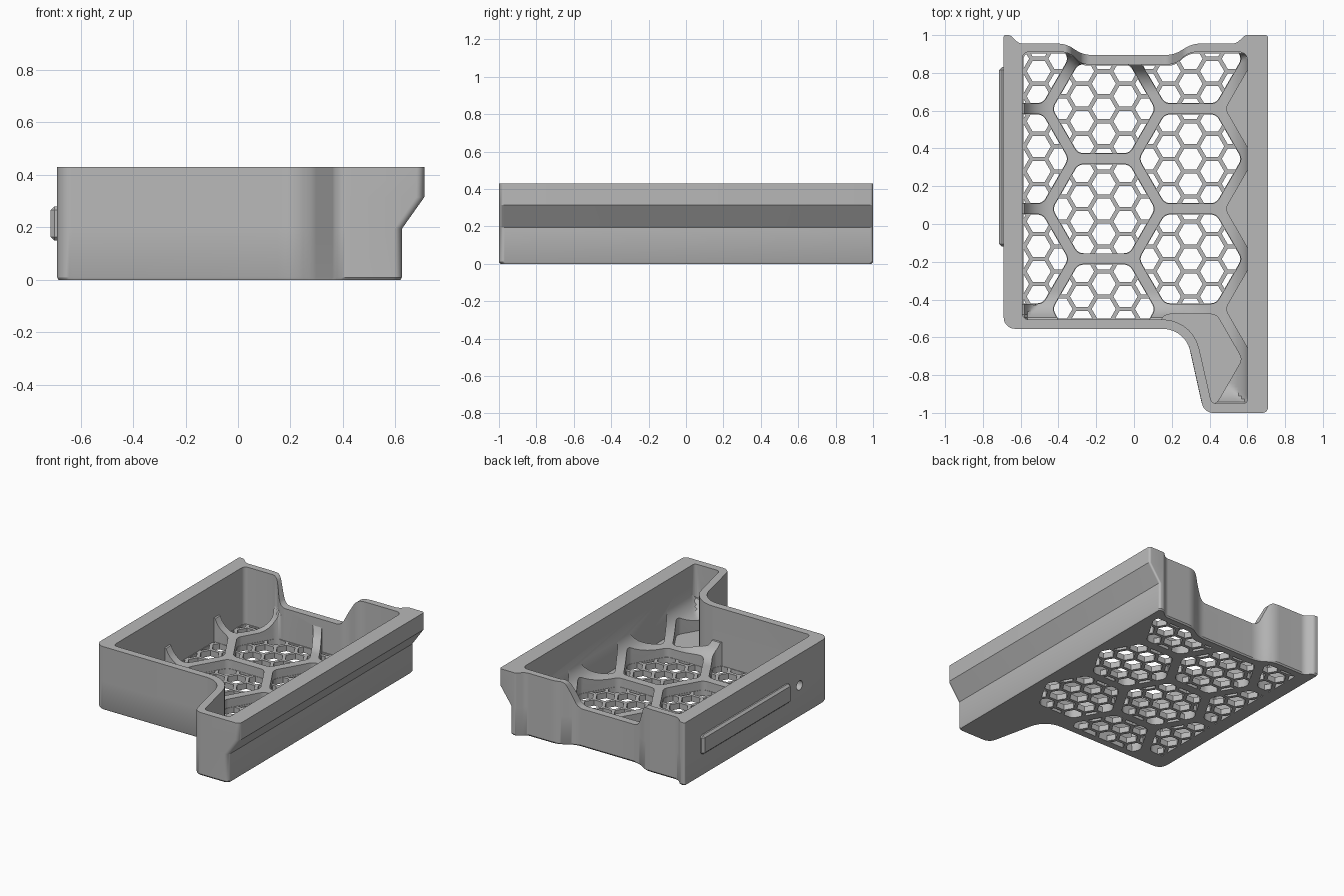
import bpy, bmesh, math
from mathutils import Vector, Matrix

if "Cube" in bpy.data.objects:
    bpy.data.objects.remove(bpy.data.objects["Cube"])

HEIGHT, FLOOR, FILLET, GRILLE = 0.43, 0.1, 0.15, 0.04
PITCH, CELL = 0.53, 0.1325

grey = bpy.data.materials.new("plain grey")
grey.use_nodes = True
grey.diffuse_color = (0.48, 0.48, 0.48, 1)
grey.node_tree.nodes["Principled BSDF"].inputs["Base Color"].default_value = (0.48, 0.48, 0.48, 1)


def rounded(corners, n=7):
    """Closed outline from (x, y, radius) corners."""
    out = []
    for i, (x, y, r) in enumerate(corners):
        p = Vector((x, y))
        u = (Vector(corners[i - 1][:2]) - p).normalized()
        v = (Vector(corners[(i + 1) % len(corners)][:2]) - p).normalized()
        phi = math.pi - u.angle(v)
        if r == 0 or phi < 0.01:
            out.append(p)
            continue
        t = r * math.tan(phi / 2)
        c = p + (u + v).normalized() * math.hypot(r, t)
        a, b = p + u * t - c, p + v * t - c
        for k in range(n + 1):
            s = k / n
            out.append(c + (a * math.sin((1 - s) * phi) + b * math.sin(s * phi)) / math.sin(phi))
    return out


def finish(name, bm):
    bmesh.ops.recalc_face_normals(bm, faces=bm.faces)
    mesh = bpy.data.meshes.new(name)
    bm.to_mesh(mesh)
    bm.free()
    mesh.materials.append(grey)
    obj = bpy.data.objects.new(name, mesh)
    bpy.context.collection.objects.link(obj)
    return obj


def add_loft(bm, rings):
    """Skin a stack of (outline, z) rings and cap both ends."""
    loops = [[bm.verts.new((p[0], p[1], z)) for p in outline] for outline, z in rings]
    for low, high in zip(loops, loops[1:]):
        for i in range(len(low)):
            bm.faces.new((low[i - 1], low[i], high[i], high[i - 1]))
    bm.faces.new(loops[0][::-1])
    bm.faces.new(loops[-1])


def prisms(name, outlines, z0, z1):
    bm = bmesh.new()
    for o in outlines:
        add_loft(bm, [(o, z0), (o, z1)])
    return finish(name, bm)


def boolean(target, cutter, operation):
    mod = target.modifiers.new("cut", 'BOOLEAN')
    mod.operation, mod.solver, mod.object = operation, 'EXACT', cutter
    bpy.context.view_layer.objects.active = target
    bpy.ops.object.modifier_apply(modifier=mod.name)
    bpy.data.objects.remove(cutter)


def hexagon(x, y, flats, r=0.0):
    R = flats / math.sqrt(3)
    return rounded([(x + R * math.cos(k * math.pi / 3), y + R * math.sin(k * math.pi / 3), r)
                    for k in range(6)], 5)


def outer(right):
    return rounded([
        (-0.69, -0.555, 0.06), (0.272, -0.555, 0.15), (0.371, -1, 0.06), (right, -1, 0.03),
        (right, 1, 0.015), (0.59, 1, 0.02), (0.54, 0.955, 0.06), (0.31, 0.955, 0.15),
        (0.21, 0.895, 0.15), (-0.27, 0.895, 0.15), (-0.36, 0.955, 0.15),
        (-0.61, 0.955, 0.06), (-0.655, 1, 0.03), (-0.69, 1, 0.01)])


inner = rounded([
    (-0.59, -0.505, 0.03), (0.31, -0.505, 0.2), (0.411, -0.95, 0.03), (0.6, -0.95, 0.02),
    (0.6, 0.91, 0.04), (0.29, 0.91, 0.1), (0.22, 0.845, 0.1), (-0.28, 0.845, 0.08),
    (-0.34, 0.91, 0.1), (-0.59, 0.91, 0.03)])

# Outer body, flaring to an overhanging rim on its left side
narrow, wide = outer(0.625), outer(0.71)
bm = bmesh.new()
add_loft(bm, [([p * 0.992 for p in narrow], 0), (narrow, 0.01), (narrow, 0.195),
              (wide, 0.315), (wide, HEIGHT)])
tray = finish("tray", bm)


# Cavity whose floor sweeps up into the walls
def wall_distance(p):
    best = 9.0
    for i in range(len(inner)):
        a, b = inner[i - 1], inner[i]
        e, w = b - a, p - a
        t = min(1.0, max(0.0, w.dot(e) / e.length_squared))
        best = min(best, (w - e * t).length_squared)
    return math.sqrt(best)


def floor_height(x, y):
    d = FILLET - min(FILLET, wall_distance(Vector((x, y))))
    return FLOOR + FILLET - math.sqrt(max(0.0, FILLET ** 2 - d ** 2))


nx, ny = 76, 120
bm = bmesh.new()
grid = []
for i in range(nx + 1):
    x = -0.613 + 1.231 * i / nx
    row = []
    for j in range(ny + 1):
        y = -0.973 + 1.907 * j / ny
        row.append(bm.verts.new((x, y, floor_height(x, y))))
    grid.append(row)
for i in range(nx):
    for j in range(ny):
        bm.faces.new((grid[i][j], grid[i + 1][j], grid[i + 1][j + 1], grid[i][j + 1]))
lifted = bmesh.ops.extrude_face_region(bm, geom=list(bm.faces))
for g in lifted["geom"]:
    if isinstance(g, bmesh.types.BMVert):
        g.co.z = 1
cavity = finish("cavity", bm)

# Large hexagonal pockets leave ribs standing between them
step = PITCH * math.sqrt(3) / 2
centres = []
for col in range(-1, 3):
    for row in range(3):
        centres.append((-0.16 + col * step, -0.45 + (row + 0.5 * (col % 2)) * PITCH))
grille_centres = [c for c in centres if c[0] < 0.6]
centres.append((-0.16 + step, -0.45 - PITCH / 2))
pockets = prisms("pockets", [hexagon(x, y, 0.475, 0.05) for x, y in centres], GRILLE, 0.9)
boolean(cavity, pockets, 'UNION')
boolean(cavity, prisms("inner_wall", [inner], -0.5, 0.8), 'INTERSECT')
boolean(tray, cavity, 'DIFFERENCE')

# Fine honeycomb grille in the pocket floors
cells = []
for i in range(-5, 8):
    for j in range(-6, 9):
        cells.append(hexagon(-0.16 + i * CELL * math.sqrt(3) / 2,
                             0.08 + (j + 0.5 * (i % 2)) * CELL, CELL - 0.022))
honeycomb = prisms("honeycomb", cells, -0.1, GRILLE + 0.02)
limits = prisms("limits", [hexagon(x, y, 0.47, 0.05) for x, y in grille_centres], -0.2, 0.3)
boolean(honeycomb, limits, 'INTERSECT')
boolean(honeycomb, prisms("edge", [[p * 0.992 for p in inner]], -0.3, 0.4), 'INTERSECT')
boolean(tray, honeycomb, 'DIFFERENCE')

# Lowered middle of the back wall
dip = prisms("dip", [rounded([
    (-0.5, 0.6, 0), (-0.5, 0.432, 0), (-0.34, 0.432, 0.05), (-0.27, 0.26, 0.06),
    (0.19, 0.26, 0.06), (0.27, 0.432, 0.05), (0.5, 0.432, 0), (0.5, 0.6, 0)])], -1.1, -0.8)
dip.data.transform(Matrix.Rotation(math.pi / 2, 4, 'X'))
boolean(tray, dip, 'DIFFERENCE')

# Round hole through the right wall
bpy.ops.mesh.primitive_cylinder_add(vertices=24, radius=0.032, depth=0.3,
                                    location=(-0.65, -0.24, 0.215), rotation=(0, math.pi / 2, 0))
boolean(tray, bpy.context.object, 'DIFFERENCE')

# Raised rail on the right wall
bpy.ops.mesh.primitive_cube_add(size=1, location=(-0.692, 0.355, 0.215))
rail = bpy.context.object
rail.name = "side_rail"
rail.data.transform(Matrix.Diagonal((0.044, 0.95, 0.13, 1)))
rail.data.materials.append(grey)
bevel = rail.modifiers.new("bevel", 'BEVEL')
bevel.width, bevel.segments = 0.014, 1

bpy.ops.object.select_all(action='DESELECT')
tray.select_set(True)
bpy.context.view_layer.objects.active = tray
bpy.ops.object.shade_smooth_by_angle(angle=math.radians(30))
